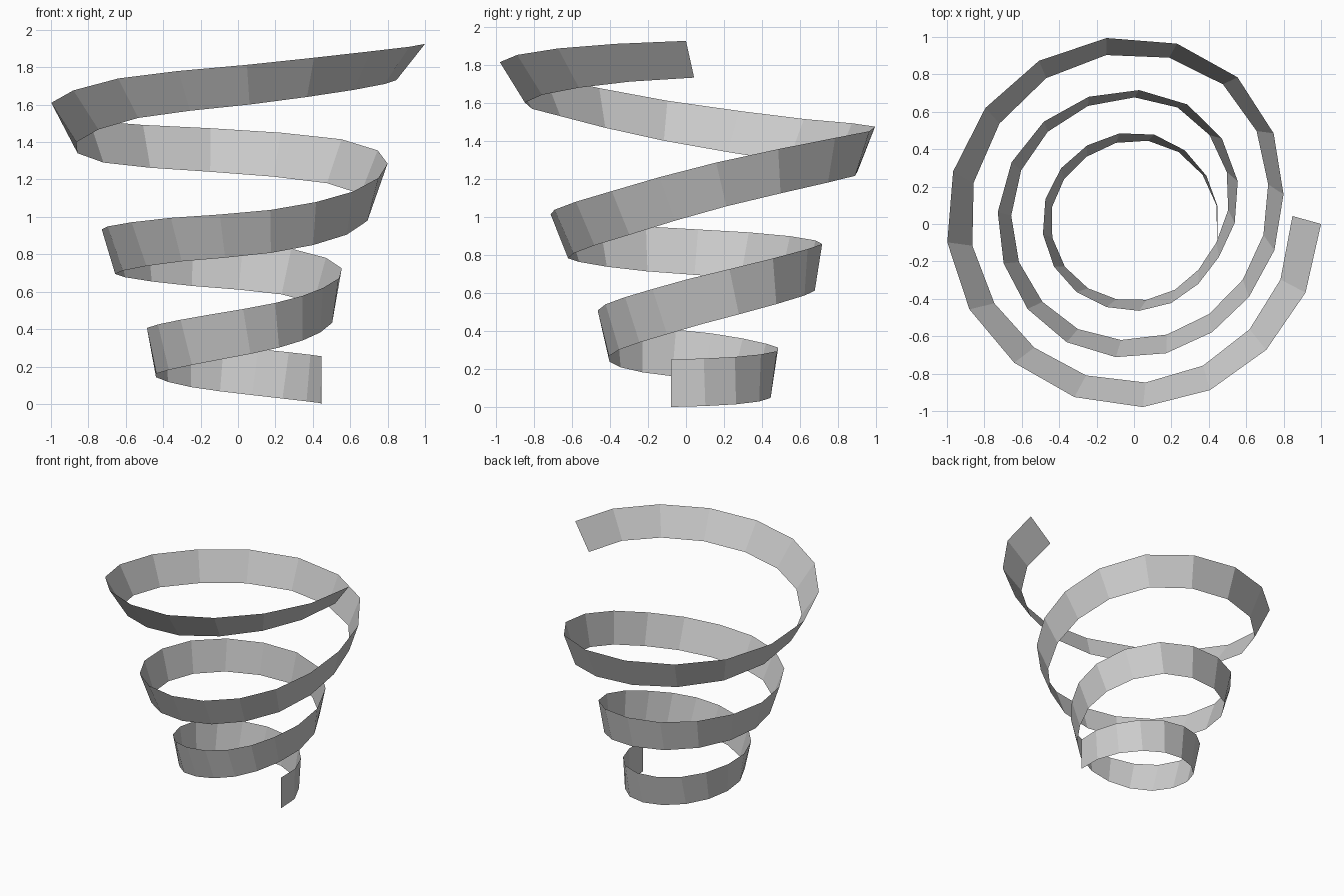
import bpy
import math
from mathutils import Vector

default_cube = bpy.data.objects.get("Cube")
if default_cube:
    bpy.data.objects.remove(default_cube, do_unlink=True)

RIBBON_WIDTH = 0.25
START, END = math.radians(-10), math.radians(1080)

# Upper rim of the ribbon at equal angles: radius, height, inward lean
profile = [
    (.452, .25, 0), (.465, .263, .015), (.49, .293, .04), (.489, .333, .05),
    (.492, .387, .045), (.485, .425, .05), (.468, .478, .055), (.467, .54, .055),
    (.487, .62, .05), (.6, .725, .05), (.7, .83, .04), (.722, .876, .045),
    (.733, .918, .065), (.728, .949, .08), (.727, .995, .09), (.712, 1.037, .095),
    (.728, 1.135, .08), (.815, 1.285, .08), (.96, 1.415, .08), (1.005, 1.474, .09),
    (1.008, 1.514, .11), (1.003, 1.61, .13), (.98, 1.74, .13), (.98, 1.813, .13),
    (.976, 1.885, .14), (1, 1.925, .16),
]


def make_material(name, colour):
    material = bpy.data.materials.new(name)
    material.use_nodes = True
    material.diffuse_color = colour
    shader = material.node_tree.nodes["Principled BSDF"]
    shader.inputs["Base Color"].default_value = colour
    return material


def subdivide(points):
    """Insert a smooth midpoint between each pair of neighbouring points."""
    points = [Vector(p) for p in points]
    last = len(points) - 1
    result = []
    for i in range(last):
        before, a = points[max(i - 1, 0)], points[i]
        b, after = points[i + 1], points[min(i + 2, last)]
        result += [a, (9 * (a + b) - before - after) / 16]
    return result + [points[last]]


def sweep_rims(rows):
    """Return the upper rim and the lower rim square to its direction."""
    steps = len(rows) - 1
    radials, upper, lower = [], [], []
    for i, (radius, height, lean) in enumerate(rows):
        angle = START + (END - START) * i / steps
        radial = Vector((math.cos(angle), math.sin(angle), 0))
        radials.append(radial)
        upper.append(radial * radius + Vector((0, 0, height)))
    for i, (radius, height, lean) in enumerate(rows):
        tangent = (upper[min(i + 1, steps)] - upper[max(i - 1, 0)]).normalized()
        drop = radials[i] * -lean
        drop.z = -math.sqrt(RIBBON_WIDTH ** 2 - lean ** 2)
        if 0 < i:
            drop -= tangent * drop.dot(tangent)
        lower.append(upper[i] + drop.normalized() * RIBBON_WIDTH)
    return upper, lower


# Spiral ribbon: one flat-shaded strip between the two rims
upper_rim, lower_rim = sweep_rims(subdivide(profile))
count = len(upper_rim)
faces = [(count + i, count + i + 1, i + 1, i) for i in range(count - 1)]
mesh = bpy.data.meshes.new("spiral_ribbon")
mesh.from_pydata(upper_rim + lower_rim, [], faces)
mesh.materials.append(make_material("plain grey", (.6, .6, .6, 1)))
mesh.update()
ribbon = bpy.data.objects.new("spiral_ribbon", mesh)
bpy.context.scene.collection.objects.link(ribbon)
